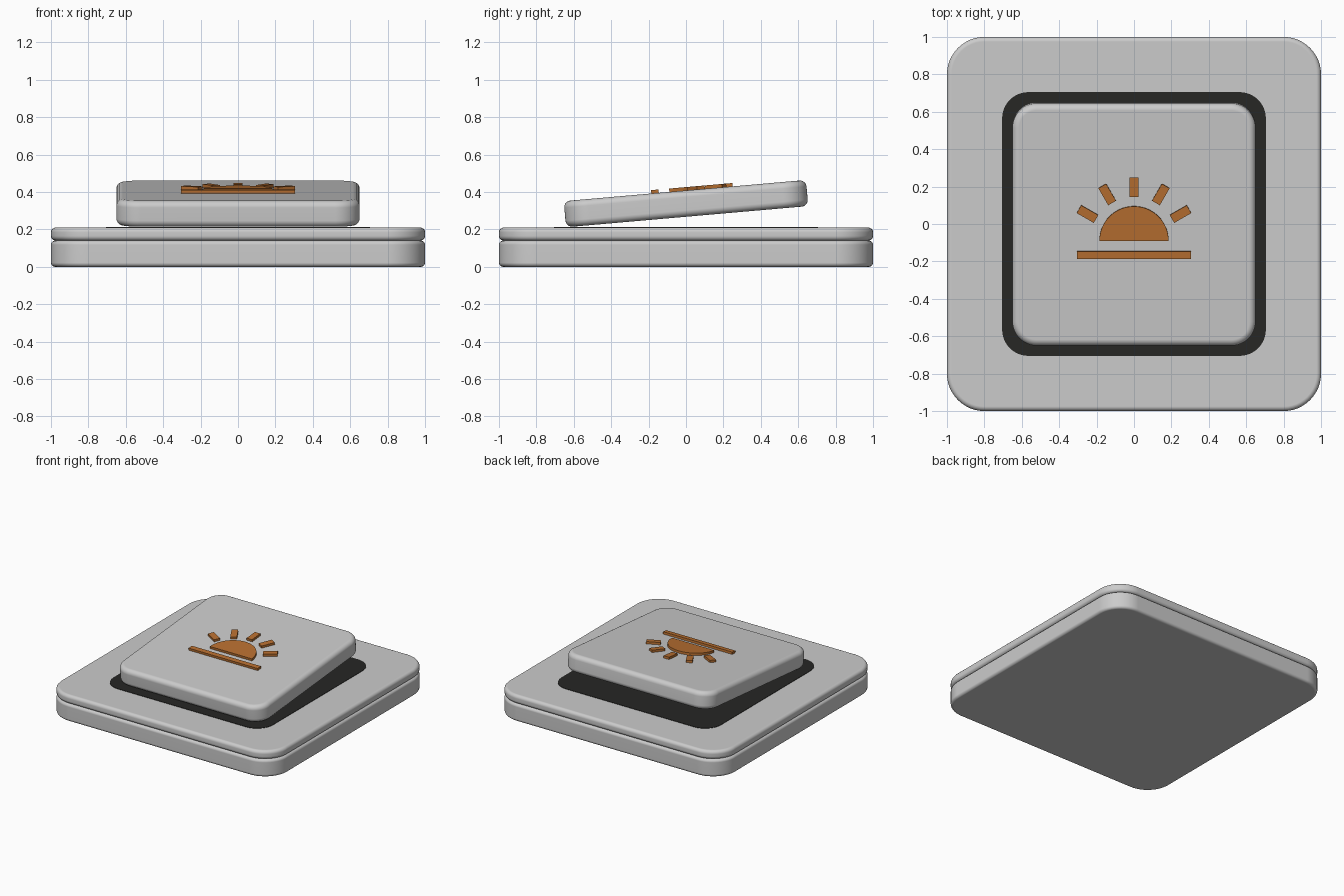
import bpy, bmesh
from math import sin, cos, pi, radians
from mathutils import Matrix

if "Cube" in bpy.data.objects:
    bpy.data.objects.remove(bpy.data.objects["Cube"])


def material(name, rgb):
    m = bpy.data.materials.new(name)
    m.diffuse_color = (*rgb, 1)
    m.use_nodes = True
    m.node_tree.nodes["Principled BSDF"].inputs["Base Color"].default_value = m.diffuse_color
    return m


def rounded_square(size, radius, steps=12):
    pts, c = [], size / 2 - radius
    for q, (sx, sy) in enumerate([(1, 1), (-1, 1), (-1, -1), (1, -1)]):
        for i in range(steps + 1):
            a = (q + i / steps) * pi / 2
            pts.append((sx * c + radius * cos(a), sy * c + radius * sin(a)))
    return pts


def rectangle(w, h):
    return [(-w / 2, -h / 2), (w / 2, -h / 2), (w / 2, h / 2), (-w / 2, h / 2)]


def slab(name, outline, z0, z1, bevel=0.0, mat=None, matrix=Matrix()):
    """Extrude an outline from z0 to z1, rounding its top and bottom rims."""
    bm = bmesh.new()
    face = bm.faces.new([bm.verts.new((x, y, z0)) for x, y in outline])
    ext = bmesh.ops.extrude_face_region(bm, geom=[face])["geom"]
    top = [g for g in ext if isinstance(g, bmesh.types.BMVert)]
    bmesh.ops.translate(bm, verts=top, vec=(0, 0, z1 - z0))
    bmesh.ops.recalc_face_normals(bm, faces=bm.faces[:])
    if bevel:
        rims = [e for e in bm.edges if abs(e.verts[0].co.z - e.verts[1].co.z) < 1e-6]
        bmesh.ops.bevel(bm, geom=rims, offset=bevel, segments=5, profile=0.5,
                        affect='EDGES')
    me = bpy.data.meshes.new(name)
    bm.to_mesh(me)
    bm.free()
    ob = bpy.data.objects.new(name, me)
    bpy.context.collection.objects.link(ob)
    ob.matrix_world = matrix
    if mat:
        me.materials.append(mat)
    bpy.ops.object.select_all(action='DESELECT')
    ob.select_set(True)
    bpy.context.view_layer.objects.active = ob
    bpy.ops.object.shade_smooth_by_angle(angle=radians(30))
    if bevel:
        wn = ob.modifiers.new("weighted_normals", 'WEIGHTED_NORMAL')
        wn.keep_sharp = True
    return ob


dark = material("dark_gap", (0.02, 0.02, 0.018))
copper = material("copper", (0.48, 0.16, 0.03))

# Wall plate: base, cover frame and dark gap around the rocker
slab("base_plate", rounded_square(2, 0.2), 0, 0.14, 0.022)
slab("cover_frame", rounded_square(2, 0.2), 0.14, 0.21, 0.025)
slab("rocker_gap", rounded_square(1.41, 0.14), 0.17, 0.213, mat=dark)

# Tilted rocker
tilt = Matrix.Translation((0, 0, 0.338)) @ Matrix.Rotation(radians(5), 4, 'X')
slab("rocker", rounded_square(1.3, 0.13), -0.07, 0.07, 0.035, matrix=tilt)

# Sunrise symbol raised on the rocker face
z0, z1 = 0.06, 0.088
sun = tilt @ Matrix.Translation((0, -0.083, 0))
half_disc = [(0.185 * cos(pi * i / 32), 0.185 * sin(pi * i / 32)) for i in range(33)]
slab("sun_half_disc", half_disc, z0, z1, mat=copper, matrix=sun)
slab("horizon_bar", rectangle(0.61, 0.04), z0, z1, mat=copper,
     matrix=tilt @ Matrix.Translation((0, -0.16, 0)))
for i in range(5):
    turn = Matrix.Rotation(radians(30 + 30 * i), 4, 'Z')
    slab(f"sun_ray_{i + 1}", rectangle(0.105, 0.048), z0, z1, mat=copper,
         matrix=sun @ turn @ Matrix.Translation((0.287, 0, 0)))
